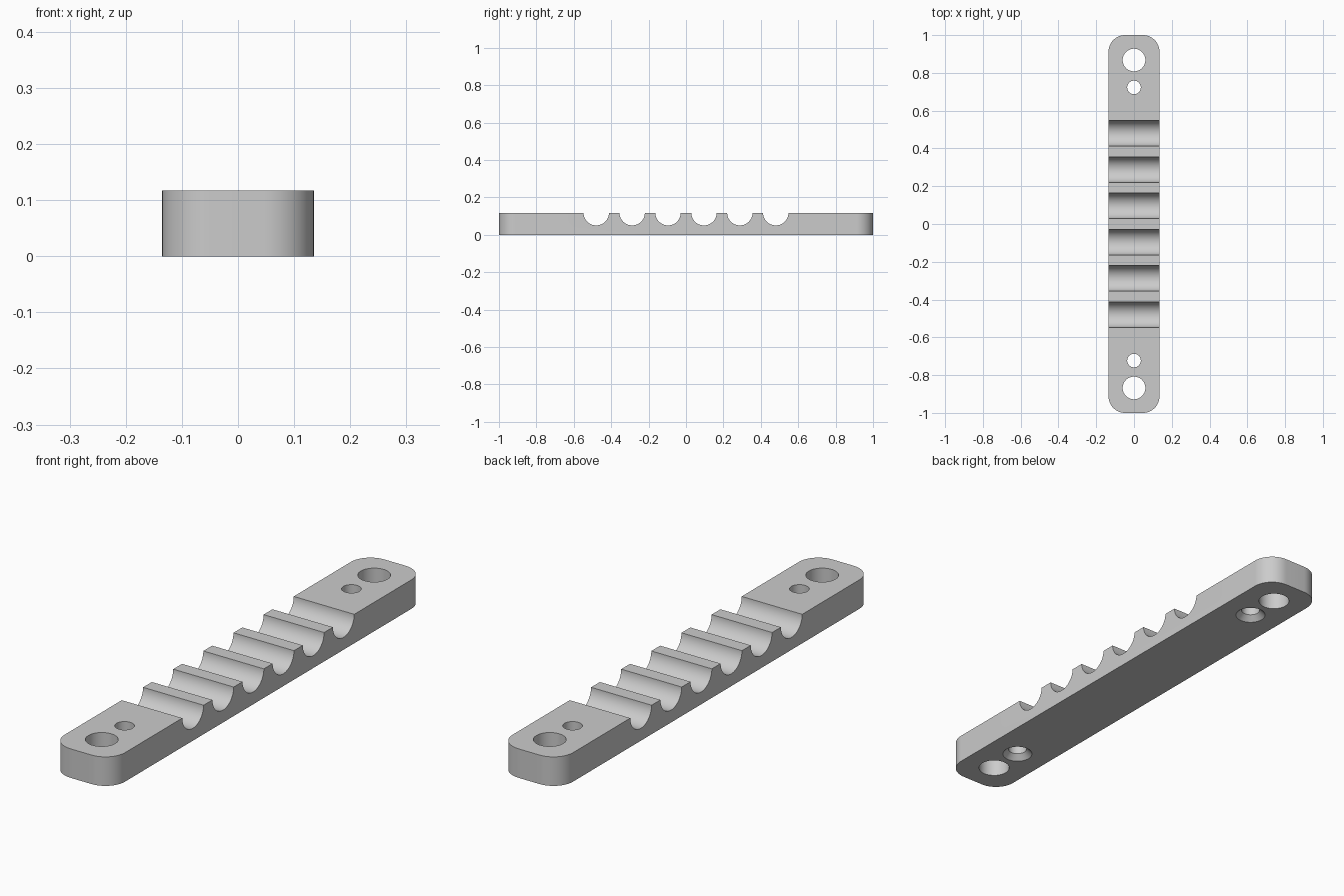
import bpy, bmesh, math
from mathutils import Matrix

if "Cube" in bpy.data.objects:
    bpy.data.objects.remove(bpy.data.objects["Cube"], do_unlink=True)

WIDTH, LENGTH, HEIGHT = 0.27, 2.0, 0.117

grey = bpy.data.materials.new("light_grey")
grey.use_nodes = True
grey.diffuse_color = (0.6, 0.6, 0.6, 1)
grey.node_tree.nodes["Principled BSDF"].inputs["Base Color"].default_value = (0.6, 0.6, 0.6, 1)


def make_object(name, bm):
    mesh = bpy.data.meshes.new(name)
    bm.to_mesh(mesh)
    bm.free()
    mesh.materials.append(grey)
    ob = bpy.data.objects.new(name, mesh)
    bpy.context.collection.objects.link(ob)
    return ob


def cutter(name, r1, r2, depth, matrix):
    bm = bmesh.new()
    bmesh.ops.create_cone(bm, cap_ends=True, segments=64, radius1=r1, radius2=r2,
                          depth=depth, matrix=matrix)
    ob = make_object(name, bm)
    ob.hide_render = True
    return ob


# Plate with rounded vertical corners
bm = bmesh.new()
bmesh.ops.create_cube(bm, size=1)
bmesh.ops.scale(bm, vec=(WIDTH, LENGTH, HEIGHT), verts=bm.verts)
bmesh.ops.translate(bm, vec=(0, 0, HEIGHT / 2), verts=bm.verts)
corners = [e for e in bm.edges if abs(e.verts[0].co.z - e.verts[1].co.z) > 0.05]
bmesh.ops.bevel(bm, geom=corners, offset=0.088, segments=16, profile=0.5, affect='EDGES')
plate = make_object("grooved_plate", bm)

# Six half-round grooves across the top
cutters = []
for i in range(6):
    place = Matrix.Translation((0, (i - 2.5) * 0.192, HEIGHT + 0.001))
    cutters.append(cutter("groove_cutter", 0.068, 0.068, 0.6,
                          place @ Matrix.Rotation(math.pi / 2, 4, 'Y')))

# End holes and screw holes countersunk from below
for side in (-1, 1):
    cutters.append(cutter("end_hole_cutter", 0.06, 0.06, 0.5,
                          Matrix.Translation((0, side * 0.868, 0))))
    cutters.append(cutter("screw_hole_cutter", 0.036, 0.036, 0.5,
                          Matrix.Translation((0, side * 0.723, 0))))
    cutters.append(cutter("countersink_cutter", 0.078, 0.036, 0.042,
                          Matrix.Translation((0, side * 0.723, 0.001))))

for c in cutters:
    mod = plate.modifiers.new("cut", 'BOOLEAN')
    mod.operation = 'DIFFERENCE'
    mod.solver = 'EXACT'
    mod.object = c

# Bake the cuts, then drop the cutters
bpy.context.view_layer.update()
baked = bpy.data.meshes.new_from_object(plate.evaluated_get(bpy.context.evaluated_depsgraph_get()))
plate.modifiers.clear()
plate.data = baked
for c in cutters:
    bpy.data.objects.remove(c, do_unlink=True)

bpy.ops.object.select_all(action='DESELECT')
plate.select_set(True)
bpy.context.view_layer.objects.active = plate
bpy.ops.object.shade_smooth_by_angle(angle=math.radians(30))
